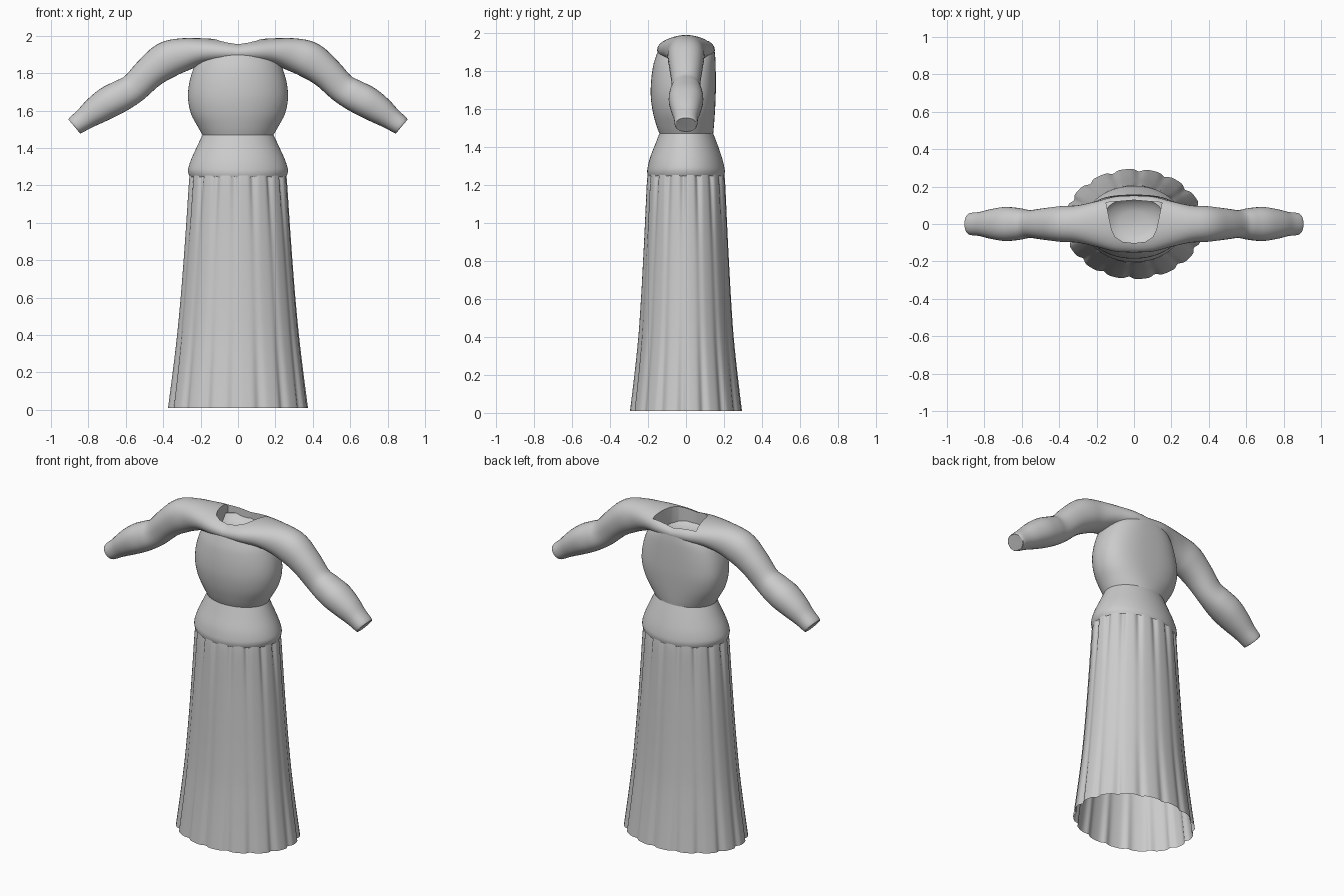
import bpy, bmesh, math
from mathutils import Vector

if "Cube" in bpy.data.objects:
    bpy.data.objects.remove(bpy.data.objects["Cube"])

cloth = bpy.data.materials.new("grey_cloth")
cloth.diffuse_color = (0.6, 0.6, 0.6, 1)
cloth.use_nodes = True
cloth.node_tree.nodes["Principled BSDF"].inputs["Base Color"].default_value = cloth.diffuse_color


def smooth_keys(keys, steps):
    """Catmull-Rom interpolation through rows of key values."""
    out = []
    for i in range(len(keys) - 1):
        p = [keys[max(i - 1, 0)], keys[i], keys[i + 1], keys[min(i + 2, len(keys) - 1)]]
        for s in range(steps):
            t = s / steps
            out.append([0.5 * (2 * b + (c - a) * t + (2 * a - 5 * b + 4 * c - d) * t * t
                               + (3 * b - a - 3 * c + d) * t ** 3) for a, b, c, d in zip(*p)])
    return out + [list(keys[-1])]


def spow(v, e):
    return math.copysign(abs(v) ** e, v)


def loft(name, rings, cap_start=False, cap_end=False, angle=40):
    bm = bmesh.new()
    loops = [[bm.verts.new(p) for p in r] for r in rings]
    n = len(loops[0])
    for a, b in zip(loops, loops[1:]):
        for i in range(n):
            j = (i + 1) % n
            bm.faces.new((a[i], a[j], b[j], b[i]))
    if cap_start:
        bm.faces.new(loops[0][::-1])
    if cap_end:
        bm.faces.new(loops[-1])
    if cap_start and cap_end:
        bmesh.ops.recalc_face_normals(bm, faces=bm.faces)
    me = bpy.data.meshes.new(name)
    bm.to_mesh(me)
    bm.free()
    ob = bpy.data.objects.new(name, me)
    bpy.context.collection.objects.link(ob)
    me.materials.append(cloth)
    shade(ob, angle)
    return ob


def select(ob):
    bpy.ops.object.select_all(action='DESELECT')
    ob.select_set(True)
    bpy.context.view_layer.objects.active = ob


def shade(ob, angle):
    select(ob)
    bpy.ops.object.shade_smooth_by_angle(angle=math.radians(angle))


def body_ring(z, rx, front, back, e_back=1.0, n=64):
    """Horizontal ring with its own front and back depth."""
    pts = []
    for i in range(n):
        a = math.tau * i / n
        c, s = math.cos(a), math.sin(a)
        if s > 0:
            pts.append((rx * spow(c, e_back), back * spow(s, e_back), z))
        else:
            pts.append((rx * c, front * s, z))
    return pts


# Skirt: open flared shell with narrow pleat grooves
skirt_keys = [(0.01, 0.375, 0.295), (0.2, 0.35, 0.272), (0.4, 0.326, 0.251),
              (0.6, 0.307, 0.237), (0.8, 0.291, 0.226), (1.0, 0.277, 0.216),
              (1.2, 0.264, 0.207), (1.27, 0.258, 0.2)]
N = 192
skirt_rings = []
for z, rx, ry in smooth_keys(skirt_keys, 5):
    depth = 0.015 + 0.05 * max(0, (z - 0.75) / 0.5) ** 2 + 0.03 * max(0, 1 - z / 0.5)
    ring = []
    for i in range(N):
        a = math.tau * i / N
        k = 1 - depth * abs(math.cos(8 * a + 0.6)) ** 8
        ring.append((rx * k * math.cos(a), ry * k * math.sin(a), z))
    skirt_rings.append(ring)
loft("pleated_skirt", skirt_rings, angle=60)

# Hip yoke: smooth band overhanging the pleats
hip_keys = [(1.245, 0.257, 0.2, 0.2), (1.265, 0.265, 0.204, 0.204), (1.29, 0.266, 0.202, 0.202),
            (1.34, 0.25, 0.19, 0.19), (1.41, 0.218, 0.163, 0.166), (1.47, 0.19, 0.14, 0.143)]
loft("hip_yoke", [body_ring(*k) for k in smooth_keys(hip_keys, 4)])

# Bodice: full front, flatter back, sunken floor inside the neck
bodice_keys = [(1.47, 0.19, 0.14, 0.143, 1.0), (1.51, 0.213, 0.155, 0.147, 0.92),
               (1.58, 0.25, 0.174, 0.152, 0.82), (1.66, 0.267, 0.185, 0.156, 0.75),
               (1.74, 0.262, 0.184, 0.157, 0.75), (1.82, 0.24, 0.174, 0.156, 0.75),
               (1.87, 0.215, 0.16, 0.154, 0.75), (1.91, 0.185, 0.145, 0.15, 0.8)]
bodice_rings = [body_ring(*k) for k in smooth_keys(bodice_keys, 4)]
bodice_rings += [body_ring(*k) for k in ((1.915, 0.165, 0.125, 0.135, 0.8),
                                         (1.885, 0.14, 0.11, 0.115, 0.85),
                                         (1.865, 0.08, 0.06, 0.07), (1.86, 0.01, 0.01, 0.01))]
loft("bodice", bodice_rings, cap_end=True, angle=50)

# Sleeves and shoulders: one tube from wrist to wrist (x, z, thickness, depth)
arm_keys = [(0.0, 1.908, 0.06, 0.152), (0.1, 1.914, 0.066, 0.147), (0.2, 1.914, 0.073, 0.122),
            (0.3, 1.897, 0.09, 0.1), (0.385, 1.868, 0.098, 0.096), (0.47, 1.805, 0.087, 0.086),
            (0.555, 1.722, 0.08, 0.075), (0.62, 1.682, 0.084, 0.086), (0.69, 1.645, 0.085, 0.091),
            (0.76, 1.6, 0.075, 0.08), (0.82, 1.556, 0.06, 0.065), (0.868, 1.522, 0.052, 0.06),
            (0.876, 1.516, 0.046, 0.053)]
half = smooth_keys(arm_keys, 5)
path = [[-k[0]] + k[1:] for k in half[:0:-1]] + half
arm_rings = []
for i, (x, z, r, d) in enumerate(path):
    a, b = path[max(i - 1, 0)], path[min(i + 1, len(path) - 1)]
    t = Vector((b[0] - a[0], 0, b[1] - a[1])).normalized()
    up = Vector((-t.z, 0, t.x))
    arm_rings.append([Vector((x, 0, z)) + up * r * spow(math.sin(q), 0.92)
                      + Vector((0, d * spow(math.cos(q), 0.92), 0))
                      for q in (math.tau * j / 32 for j in range(32))])
sleeves = loft("sleeves_and_shoulders", arm_rings, True, True)

# Neckline: U-shaped opening cut through the shoulders
side = [(0.15, 0.115), (0.135, 0.04), (0.12, -0.03), (0.1, -0.07), (0.06, -0.095)]
outline = side + [(0, -0.102)] + [(-x, y) for x, y in side[::-1]] + [(0, 0.128)]
cutter = loft("neck_cutter", [[(x, y, z) for x, y in outline] for z in (1.7, 2.2)], True, True)
cutter.hide_render = True
mod = sleeves.modifiers.new("neckline", 'BOOLEAN')
mod.operation = 'DIFFERENCE'
mod.solver = 'EXACT'
mod.object = cutter
select(sleeves)
bpy.ops.object.modifier_apply(modifier=mod.name)
bpy.data.objects.remove(cutter)
shade(sleeves, 40)
